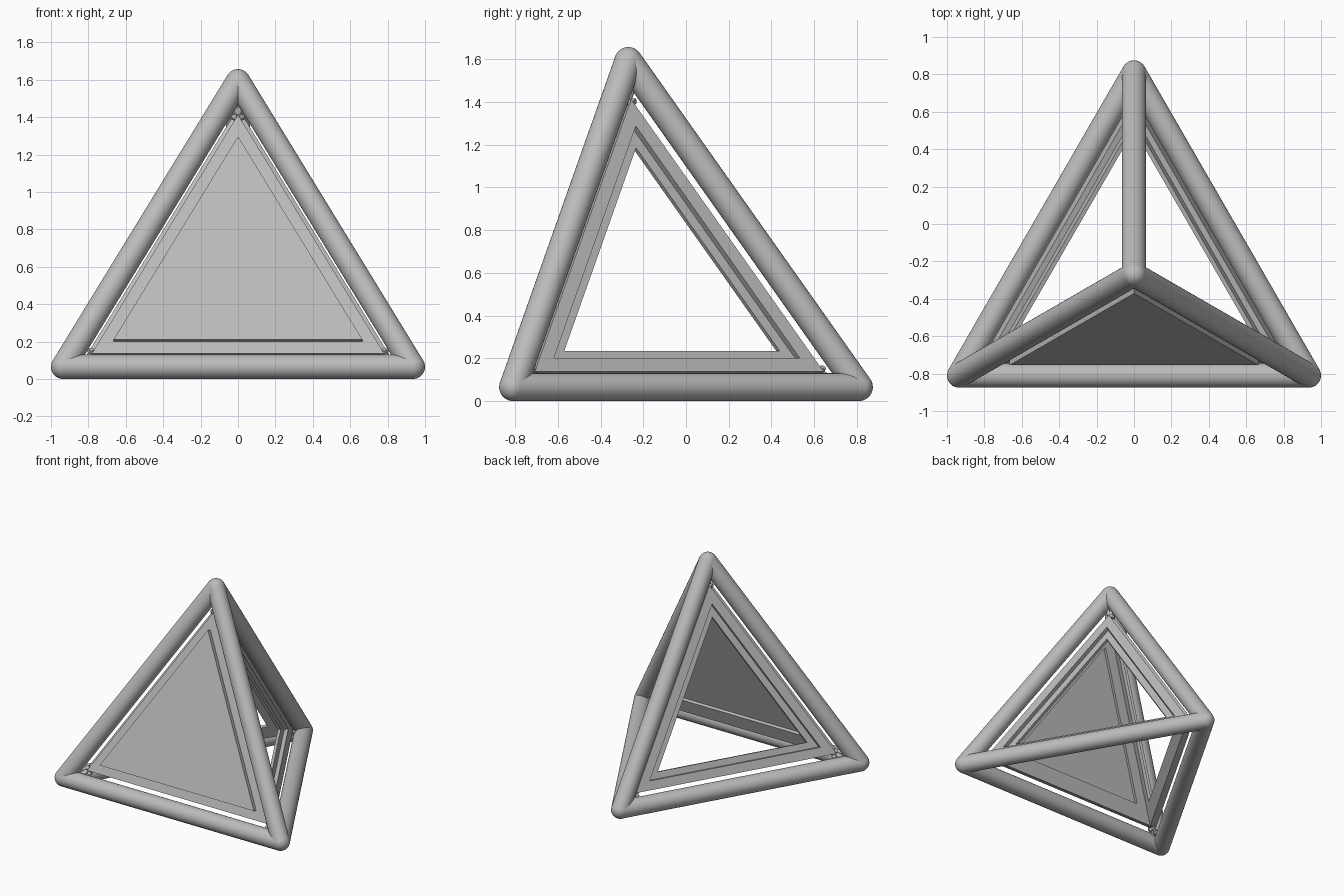
import bpy, bmesh, math
from mathutils import Vector

if "Cube" in bpy.data.objects:
    bpy.data.objects.remove(bpy.data.objects["Cube"], do_unlink=True)

EDGE, TUBE_R = 1.87, 0.065
BASE_R = EDGE / math.sqrt(3)
HEIGHT = EDGE * math.sqrt(2 / 3)

grey = bpy.data.materials.new("satin grey")
grey.use_nodes = True
grey.diffuse_color = (0.5, 0.5, 0.5, 1)
grey.node_tree.nodes["Principled BSDF"].inputs["Base Color"].default_value = (0.5, 0.5, 0.5, 1)

# Corners of the tetrahedron, resting on its tubes
back_y = EDGE * math.sqrt(3) / 4
front_y = -back_y
left = Vector((EDGE / 2, front_y, TUBE_R))
right = Vector((-EDGE / 2, front_y, TUBE_R))
back = Vector((0, back_y, TUBE_R))
apex = Vector((0, back_y - BASE_R, TUBE_R + HEIGHT))
corners = {"left": left, "right": right, "back": back, "apex": apex}
middle = sum(corners.values(), Vector()) / 4


def finish(name, bm, smooth=False):
    bmesh.ops.recalc_face_normals(bm, faces=bm.faces[:])
    mesh = bpy.data.meshes.new(name)
    bm.to_mesh(mesh)
    bm.free()
    mesh.materials.append(grey)
    for p in mesh.polygons:
        p.use_smooth = smooth
    obj = bpy.data.objects.new(name, mesh)
    bpy.context.collection.objects.link(obj)
    return obj


def rod(name, a, b, radius, sides=32, caps=False):
    bm = bmesh.new()
    bmesh.ops.create_cone(bm, cap_ends=caps, segments=sides, radius1=radius,
                          radius2=radius, depth=(b - a).length)
    obj = finish(name, bm, not caps)
    obj.rotation_mode = "QUATERNION"
    obj.rotation_quaternion = (b - a).to_track_quat("Z", "Y")
    obj.location = (a + b) / 2


def sweep(name, frame, profile, closed):
    """Sweep (inradius, offset) points round a triangle; cap it if open."""
    centre, normal, dirs = frame
    bm = bmesh.new()
    rings = [[bm.verts.new(centre + normal * d + u * (2 * r)) for u in dirs]
             for r, d in profile]
    for k in range(len(rings) if closed else len(rings) - 1):
        a, b = rings[k], rings[(k + 1) % len(rings)]
        for i in range(3):
            j = (i + 1) % 3
            bm.faces.new((a[i], a[j], b[j], b[i]))
    if not closed:
        bm.faces.new(rings[0])
        bm.faces.new(rings[-1])
    finish(name, bm)


# Round tubes along all six edges, with ball joints
names = list(corners)
for i, a in enumerate(names):
    for b in names[i + 1:]:
        rod(f"{a}_{b}_tube", corners[a], corners[b], TUBE_R)
    bm = bmesh.new()
    bmesh.ops.create_uvsphere(bm, u_segments=32, v_segments=16, radius=TUBE_R)
    finish(f"{a}_joint", bm, True).location = corners[a]

# Rebated triangular frames in the three sloping faces
FRAME = [(0.451, -0.035), (0.384, -0.035), (0.384, -0.067),
         (0.336, -0.067), (0.336, -0.09), (0.451, -0.09)]
for side, p, q in (("front", left, right), ("left", left, back), ("right", right, back)):
    tri = (p, q, apex)
    centre = sum(tri, Vector()) / 3
    normal = (centre - middle).normalized()
    dirs = [(v - centre).normalized() for v in tri]
    frame = (centre, normal, dirs)
    sweep(f"{side}_frame", frame, FRAME, True)

    # Small hinge brackets tie each frame to the joints
    for n, u in enumerate(dirs):
        base = centre - normal * 0.06
        across = normal.cross(u) * 0.035
        rod(f"{side}_bracket_{n}", base + u * 0.85, base + u * 1.02, 0.016, 12, True)
        pin = base + u * 0.9
        rod(f"{side}_bracket_pin_{n}", pin - across, pin + across, 0.014, 12, True)

    # Only the front frame holds a solid panel
    if side == "front":
        sweep("front_panel", frame, [(0.384, -0.003), (0.384, -0.067)], False)
